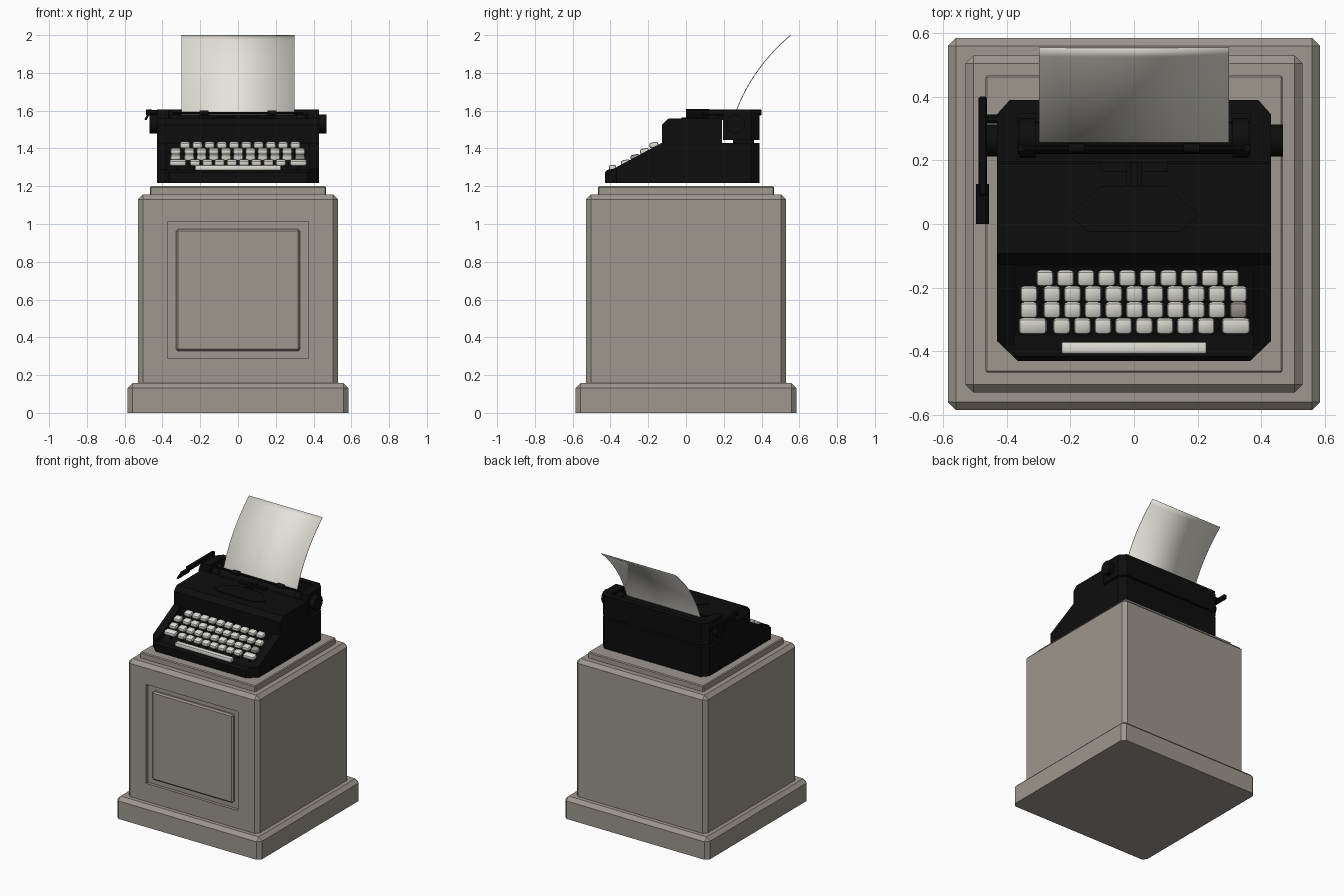
import bpy, bmesh, math
from mathutils import Vector, Matrix

if "Cube" in bpy.data.objects:
    bpy.data.objects.remove(bpy.data.objects["Cube"])


def material(name, rgb):
    m = bpy.data.materials.new(name)
    m.diffuse_color = (*rgb, 1)
    m.use_nodes = True
    m.node_tree.nodes["Principled BSDF"].inputs["Base Color"].default_value = m.diffuse_color
    return m


STONE = material("grey stone", (0.34, 0.308, 0.27))
BLACK = material("black enamel", (0.004, 0.004, 0.004))
IVORY = material("ivory keys", (0.74, 0.73, 0.67))
PAPER = material("paper white", (0.79, 0.77, 0.70))


def finish(bm, name, *mats):
    bmesh.ops.recalc_face_normals(bm, faces=bm.faces)
    me = bpy.data.meshes.new(name)
    bm.to_mesh(me)
    bm.free()
    ob = bpy.data.objects.new(name, me)
    bpy.context.collection.objects.link(ob)
    for m in mats:
        me.materials.append(m)
    return ob


def smooth(ob, angle=35):
    bpy.ops.object.select_all(action='DESELECT')
    bpy.context.view_layer.objects.active = ob
    ob.select_set(True)
    bpy.ops.object.shade_smooth_by_angle(angle=math.radians(angle))


def add_box(bm, lo, hi, bevel=0, segments=1, keep_bottom=False, tilt=0, mat=0):
    lo, hi = Vector(lo), Vector(hi)
    part = bmesh.new()
    bmesh.ops.create_cube(part, size=1)
    bmesh.ops.scale(part, vec=hi - lo, verts=part.verts)
    if bevel:
        edges = [e for e in part.edges
                 if not (keep_bottom and all(v.co.z < 0 for v in e.verts))]
        bmesh.ops.bevel(part, geom=edges, offset=bevel, segments=segments,
                        profile=0.5, affect='EDGES')
    part.transform(Matrix.Translation((lo + hi) / 2) @ Matrix.Rotation(tilt, 4, 'X'))
    for f in part.faces:
        f.material_index = mat
    tmp = bpy.data.meshes.new("tmp")
    part.to_mesh(tmp)
    part.free()
    bm.from_mesh(tmp)
    bpy.data.meshes.remove(tmp)


def box(name, lo, hi, mat, **kw):
    bm = bmesh.new()
    add_box(bm, lo, hi, **kw)
    return finish(bm, name, mat)


def prism(name, pts, axis, a, b, mat):
    """Extrude a polygon along x (points are y, z) or z (points are x, y)."""
    bm = bmesh.new()
    at = (lambda p, t: (t, *p)) if axis == 'X' else (lambda p, t: (*p, t))
    face = bm.faces.new([bm.verts.new(at(p, a)) for p in pts])
    ext = bmesh.ops.extrude_face_region(bm, geom=[face])
    vs = [g for g in ext["geom"] if isinstance(g, bmesh.types.BMVert)]
    bmesh.ops.translate(bm, verts=vs, vec=(b - a, 0, 0) if axis == 'X' else (0, 0, b - a))
    return finish(bm, name, mat)


def rod(name, x0, x1, y, z, r, mat, sides=24):
    bm = bmesh.new()
    bmesh.ops.create_cone(bm, cap_ends=True, segments=sides, radius1=r, radius2=r, depth=x1 - x0)
    bm.transform(Matrix.Translation(((x0 + x1) / 2, y, z)) @ Matrix.Rotation(math.pi / 2, 4, 'Y'))
    ob = finish(bm, name, mat)
    smooth(ob)
    return ob


def cut(ob, tool, op='DIFFERENCE'):
    mod = ob.modifiers.new("cut", 'BOOLEAN')
    mod.operation, mod.object, mod.solver = op, tool, 'EXACT'
    bpy.context.view_layer.objects.active = ob
    bpy.ops.object.modifier_apply(modifier=mod.name)
    bpy.data.objects.remove(tool)


# Pedestal: plinth, shaft with recessed front panel, cap
box("plinth", (-.585, -.585, 0), (.585, .585, .157), STONE, bevel=.026, keep_bottom=True)
shaft = box("shaft", (-.53, -.53, .13), (.53, .53, 1.157), STONE, bevel=.026, keep_bottom=True)
cut(shaft, box("panel_cutter", (-.373, -.6, .288), (.373, -.508, 1.012), STONE))
box("front_panel", (-.327, -.53, .327), (.327, -.49, .973), STONE, bevel=.01)
box("pedestal_cap", (-.467, -.467, 1.14), (.467, .467, 1.2), STONE, bevel=.006, keep_bottom=True)


# Typewriter plan outline with clipped corners
def outline():
    half = [(.365, -.43), (.43, -.368), (.43, .345), (.39, .39)]
    pts = half + [(-x, y) for x, y in reversed(half)]
    return prism("outline_cutter", pts, 'Z', 1.1, 1.8, BLACK)


# Body shell with keyboard well
profile = [(-.43, 1.217), (-.43, 1.272), (-.415, 1.287), (-.385, 1.292), (-.127, 1.43),
           (-.127, 1.525), (-.093, 1.558), (.19, 1.558), (.19, 1.43), (.39, 1.43), (.39, 1.217)]
body = prism("body_shell", profile, 'X', -.5, .5, BLACK)
cut(body, outline(), 'INTERSECT')
well = [(-.415, 1.265), (-.35, 1.268), (-.135, 1.375), (-.135, 1.48), (-.415, 1.48)]
cut(body, prism("well_cutter", well, 'X', -.375, .375, BLACK))

# Raised lid and type guide on the hood
lid = [(.14, -.025), (.205, .025), (.105, .12)]
prism("hood_lid", lid + [(-x, y) for x, y in reversed(lid)], 'Z', 1.555, 1.564, BLACK)
bm = bmesh.new()
for s in (-1, 1):
    for x0, x1, y0, z1 in ((.01, .025, .12, 1.578), (.025, .105, .165, 1.572)):
        a, b = sorted((s * x0, s * x1))
        add_box(bm, (a, y0, 1.55), (b, .195, z1))
finish(bm, "type_guide", BLACK)

# Carriage tray on a support rail
carriage = box("carriage", (-.5, .195, 1.445), (.5, .5, 1.605), BLACK)
cut(carriage, outline(), 'INTERSECT')
cut(carriage, box("tray_cutter", (-.365, .1, 1.46), (.365, .345, 1.7), BLACK))
box("carriage_rail", (-.38, .25, 1.42), (.38, .36, 1.455), BLACK)

# Platen roller, knobs, paper bail with small rollers
rod("platen", -.37, .37, .27, 1.53, .05, BLACK)
for s, side in ((-1, "left"), (1, "right")):
    a, b = sorted((s * .42, s * .468))
    rod(side + "_knob", a, b, .262, 1.53, .05, BLACK, 16)
    a, b = sorted((s * .31, s * .36))
    rod(side + "_platen_collar", a, b, .27, 1.53, .062, BLACK, 16)
    a, b = sorted((s * .155, s * .205))
    rod(side + "_bail_roller", a, b, .238, 1.587, .015, BLACK, 12)
    x = s * .355
    box(side + "_bail_arm", (x - .008, .228, 1.52), (x + .008, .25, 1.597), BLACK)
rod("paper_bail", -.365, .365, .238, 1.587, .007, BLACK, 8)

# Carriage return lever: slim arm, broad tilted grip, pivot
bm = bmesh.new()
add_box(bm, (-.488, .09, 1.575), (-.462, .4, 1.607), bevel=.004)
finish(bm, "return_lever_arm", BLACK)
grip = [(-.497, 1.553), (-.484, 1.55), (-.455, 1.603), (-.463, 1.61)]
bm = bmesh.new()
ends = [[bm.verts.new((x, y, z)) for x, z in grip] for y in (.0, .125)]
bm.faces.new(ends[0])
bm.faces.new(ends[1])
for i in range(4):
    j = (i + 1) % 4
    bm.faces.new((ends[0][i], ends[0][j], ends[1][j], ends[1][i]))
finish(bm, "return_lever_grip", BLACK)
rod("lever_pivot", -.48, -.42, .33, 1.59, .014, BLACK, 10)

# Keys: (first x, count, y, z), plus wide end keys and space bar
STEP, TILT = .0648, math.radians(12)
keys, stems = bmesh.new(), bmesh.new()


def add_key(x, y, z, w=.054, d=.049, mat=0):
    add_box(keys, (x - w / 2, y - d / 2, z - .015), (x + w / 2, y + d / 2, z + .015),
            bevel=.011, segments=2, tilt=TILT, mat=mat)
    add_box(stems, (x - .006, y - .006, z - .08), (x + .006, y + .006, z))


rows = [(-.28, 10, -.17, 1.418), (-.258, 9, -.22, 1.385),
        (-.258, 9, -.27, 1.353), (-.227, 8, -.32, 1.325)]
for x0, n, y, z in rows:
    for i in range(n):
        add_key(x0 + i * STEP, y, z)
for y, z, last in ((-.22, 1.385, 0), (-.27, 1.353, 1)):
    add_key(-.33, y, z)
    add_key(.328, y, z, mat=last)
for x in (-.318, .32):
    add_key(x, -.32, 1.325, w=.088)
smooth(finish(keys, "keys", IVORY, STONE))
finish(stems, "key_stems", BLACK)
smooth(box("space_bar", (-.228, -.408, 1.282), (.228, -.37, 1.312), IVORY, bevel=.007, segments=2))

# Sheet of paper curling backwards
bm = bmesh.new()
p0, p1, p2 = Vector((0, .252, 1.56)), Vector((0, .337, 1.815)), Vector((0, .553, 1.999))
prev = None
for i in range(17):
    t = i / 16
    p = p0 * (1 - t) ** 2 + p1 * 2 * t * (1 - t) + p2 * t * t
    row = [bm.verts.new(p + Vector((x, 0, 0))) for x in (-.298, .298)]
    if prev:
        bm.faces.new((prev[0], prev[1], row[1], row[0]))
    prev = row
sheet = finish(bm, "paper_sheet", PAPER)
thick = sheet.modifiers.new("thickness", 'SOLIDIFY')
thick.thickness, thick.offset = .004, 0
smooth(sheet)
